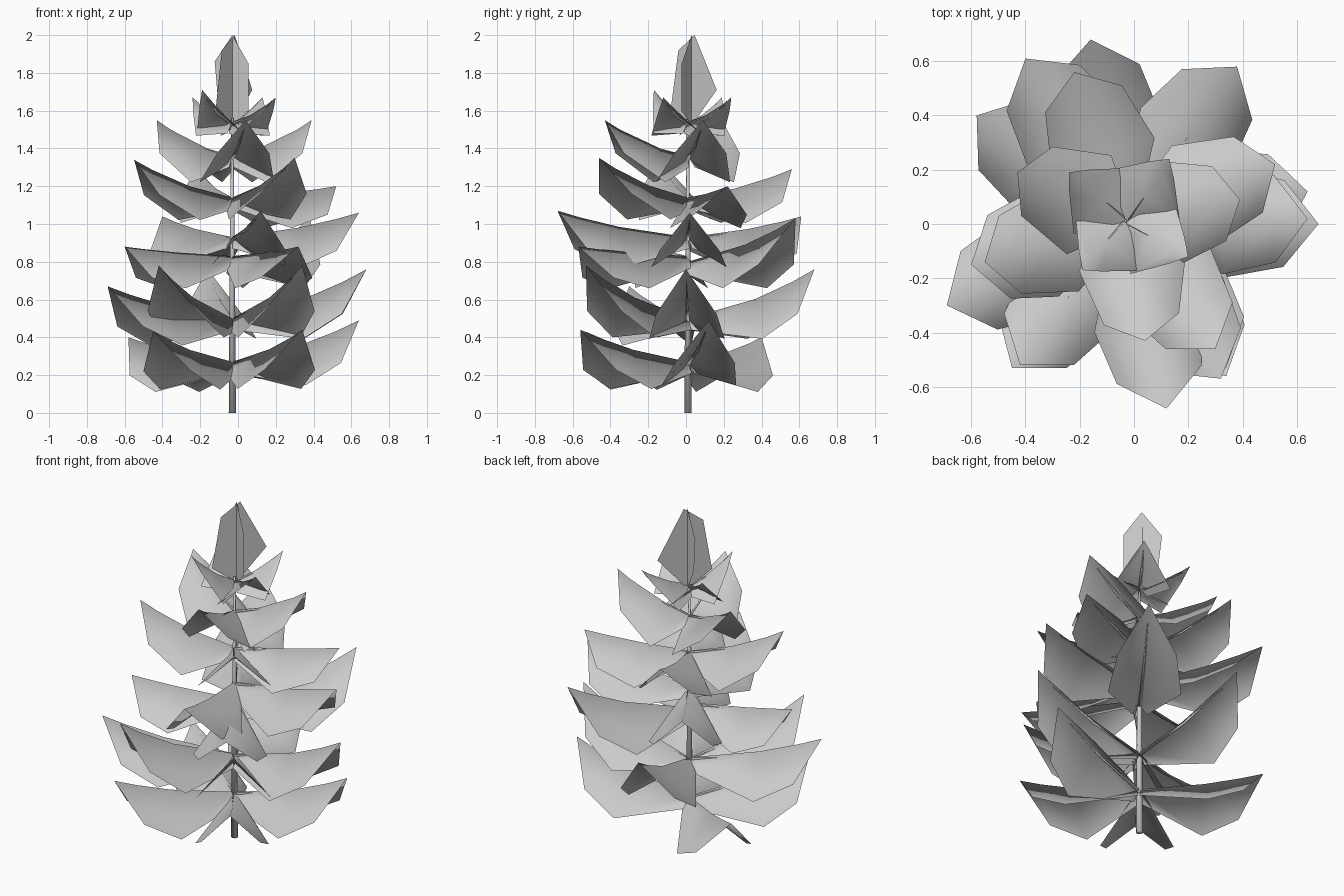
import bpy
from math import cos, sin, tau
from mathutils import Vector

if "Cube" in bpy.data.objects:
    bpy.data.objects.remove(bpy.data.objects["Cube"])

AX, AY = -0.03, 0.01      # trunk axis


def mesh_object(name, verts, faces, smooth=True):
    me = bpy.data.meshes.new(name)
    me.from_pydata(verts, [], faces)
    me.update()
    for p in me.polygons:
        p.use_smooth = smooth
    ob = bpy.data.objects.new(name, me)
    bpy.context.collection.objects.link(ob)
    return ob


def tapered_tube(name, pts, radii, n):
    # Tube through a few points, rings at right angles to the overall direction
    d = (pts[-1] - pts[0]).normalized()
    u = d.orthogonal().normalized()
    v = d.cross(u)
    verts, faces = [], []
    for p, r in zip(pts, radii):
        verts += [p + r * (cos(tau * i / n) * u + sin(tau * i / n) * v) for i in range(n)]
    for k in range(len(pts) - 1):
        for i in range(n):
            j = (i + 1) % n
            faces.append((k * n + i, k * n + j, (k + 1) * n + j, (k + 1) * n + i))
    faces.append(tuple(range(n))[::-1])
    faces.append(tuple(range((len(pts) - 1) * n, len(pts) * n)))
    return mesh_object(name, verts, faces)


def bough(name, tip, base_z, tm, width, drop, shoulder):
    # Tent-shaped foliage card: rising ridge with two drooping wings
    base = Vector((AX, AY, base_z))
    tip = Vector(tip)
    flat = Vector((tip.x - AX, tip.y - AY, 0))
    side = Vector((-flat.y, flat.x, 0)).normalized()
    rise = tip.z - base_z

    def ridge(t):
        return base + flat * t + Vector((0, 0, rise * (0.45 * t + 0.55 * t * t)))

    ts = [0.0, tm, 0.82, 1.0]
    wing = [(0.04, 0.06), (width, drop), (width * shoulder, drop * shoulder)]
    verts = [ridge(t) for t in ts]
    for s in (1, -1):
        for t, (w, d) in zip(ts, wing):
            verts.append(ridge(t) + side * (s * w) - Vector((0, 0, d)))
    faces = [(0, 1, 5, 4), (1, 2, 6, 5), (2, 3, 6),
             (1, 0, 7, 8), (2, 1, 8, 9), (3, 2, 9)]
    mesh_object(name, verts, faces)
    # Thin twig under the ridge
    low = Vector((0, 0, 0.012))
    tapered_tube(name + "_twig", [ridge(t) - low for t in (0, 0.45, 0.85)],
                 [0.010, 0.007, 0.002], 5)


# Trunk
tapered_tube("trunk", [Vector((AX, AY, 0)), Vector((AX, AY, 0.9)), Vector((AX, AY, 1.56))],
             [0.019, 0.013, 0.005], 8)

# Whorls: base height, mid station, half width, droop, shoulder ratio, tips
whorls = [
    (0.27, 0.53, 0.20, 0.21, 0.8, [(0.64, 0.12, 0.49), (-0.58, 0.40, 0.40),
                                   (-0.45, -0.53, 0.43), (0.34, -0.56, 0.44)]),
    (0.50, 0.53, 0.20, 0.21, 0.8, [(0.68, 0.00, 0.76), (-0.16, 0.68, 0.76),
                                   (-0.69, -0.30, 0.67), (-0.42, -0.52, 0.78),
                                   (0.34, -0.53, 0.78)]),
    (0.83, 0.53, 0.20, 0.19, 0.8, [(-0.60, -0.15, 0.88), (0.32, -0.57, 0.88)]),
    (0.80, 0.53, 0.20, 0.23, 0.8, [(0.38, 0.58, 1.03)]),
    (0.93, 0.53, 0.20, 0.21, 0.8, [(0.12, -0.68, 1.07), (0.64, 0.02, 1.06),
                                   (-0.40, 0.61, 1.04)]),
    (1.14, 0.44, 0.20, 0.18, 0.75, [(0.52, 0.22, 1.20), (-0.55, -0.14, 1.34),
                                    (0.30, -0.46, 1.35), (-0.22, 0.56, 1.29)]),
    (1.36, 0.34, 0.20, 0.18, 0.7, [(0.39, 0.09, 1.55), (-0.43, 0.19, 1.55),
                                   (0.04, -0.43, 1.55)]),
    (1.54, 0.42, 0.16, 0.11, 0.35, [(-0.24, 0.19, 1.67), (0.13, 0.24, 1.67),
                                    (0.20, -0.12, 1.67), (-0.19, -0.17, 1.71)]),
]
for i, (bz, tm, w, d, sh, tips) in enumerate(whorls):
    for j, tip in enumerate(tips):
        bough(f"bough_{i + 1}_{j + 1}", tip, bz, tm, w, d, sh)

# Leader: two crossed upright cards, (offset, height) outlines
card_a = [(0, 1.52), (0.17, 1.71), (0.02, 2.0), (-0.09, 1.92), (-0.14, 1.62)]
card_b = [(0, 1.52), (0.10, 1.60), (0.10, 1.85), (0, 2.0), (-0.11, 1.86), (-0.09, 1.66)]
for name, prof, dx, dy in (("leader_card_a", card_a, 0.62, 0.78),
                           ("leader_card_b", card_b, 0.85, -0.53)):
    verts = [Vector((AX + dx * s, AY + 0.02 + dy * s, z)) for s, z in prof]
    mesh_object(name, verts, [tuple(range(len(verts)))], False)
